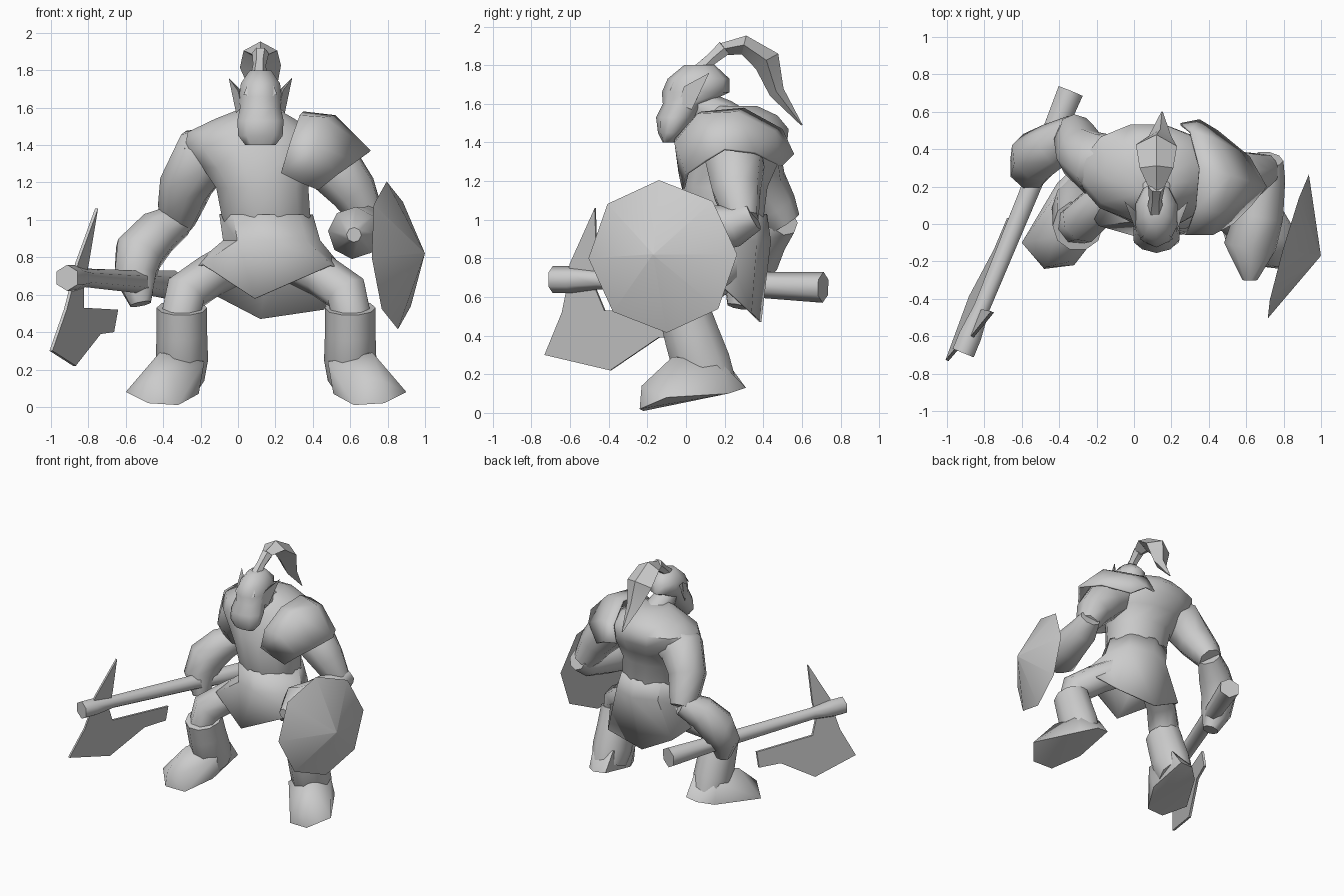
import bpy, bmesh, math
from mathutils import Vector as V

grey = bpy.data.materials.new("stone_grey")
grey.diffuse_color = (0.6, 0.6, 0.6, 1)


def finish(name, bm, angle=45, thick=0):
    bmesh.ops.recalc_face_normals(bm, faces=bm.faces)
    me = bpy.data.meshes.new(name)
    bm.to_mesh(me)
    bm.free()
    me.materials.append(grey)
    me.shade_smooth()
    me.set_sharp_from_angle(angle=math.radians(angle))
    ob = bpy.data.objects.new(name, me)
    bpy.context.collection.objects.link(ob)
    if thick:
        mod = ob.modifiers.new("thickness", "SOLIDIFY")
        mod.thickness, mod.offset = thick, -1
    return ob


def skin(name, rings, closed=True, caps=True, angle=45, thick=0):
    """Bridge equal rings of points with quads."""
    bm = bmesh.new()
    vs = [[bm.verts.new(p) for p in r] for r in rings]
    n = len(vs[0])
    for a, b in zip(vs, vs[1:]):
        for i in range(n if closed else n - 1):
            j = (i + 1) % n
            bm.faces.new((a[i], a[j], b[j], b[i]))
    if caps:
        bm.faces.new(vs[0])
        bm.faces.new(vs[-1])
    return finish(name, bm, angle, thick)


def tube(name, path, sides=8, ref=(1, 0, 0), angle=55):
    """Path of (x, y, z, width radius, depth radius)."""
    pts = [V(p[:3]) for p in path]
    u, rings = V(ref), []
    for i, p in enumerate(path):
        t = (pts[min(i + 1, len(pts) - 1)] - pts[max(i - 1, 0)]).normalized()
        u = (u - t * u.dot(t)).normalized()
        w = t.cross(u)
        ang = [2 * math.pi * k / sides for k in range(sides)]
        rings.append([pts[i] + u * p[3] * math.cos(a) + w * p[-1] * math.sin(a) for a in ang])
    return skin(name, rings, angle=angle)


def stack(name, levels, sides=12, angle=55):
    """Horizontal ellipses of (x, y, z, x radius, y radius)."""
    ang = [2 * math.pi * (k + 0.5) / sides for k in range(sides)]
    return skin(name, [[(x + rx * math.cos(a), y + ry * math.sin(a), z) for a in ang]
                       for x, y, z, rx, ry in levels], angle=angle)


def hull(name, pts, angle=50):
    bm = bmesh.new()
    for p in pts:
        bm.verts.new(p)
    bmesh.ops.convex_hull(bm, input=bm.verts)
    return finish(name, bm, angle)


# torso and skirt
stack("torso", [(.15, .2, .9, .19, .17), (.15, .2, 1.02, .245, .21), (.13, .2, 1.17, .255, .23),
                (.11, .23, 1.28, .31, .25), (.09, .27, 1.38, .39, .26), (.07, .29, 1.47, .35, .25),
                (.09, .28, 1.54, .22, .2), (.11, .25, 1.59, .11, .12)])
hem = [(-.27, .12, .73), (-.19, -.01, .765), (.09, -.09, .58), (.5, -.01, .76),
       (.58, .12, .72), (.46, .34, .52), (.12, .39, .47), (-.13, .36, .6)]
waist, hips = [], []
for k in range(8):
    a = math.pi * (1 + k / 4)
    waist.append((.15 + .25 * math.cos(a), .2 + .22 * math.sin(a), 1.03))
    hips.append((.18 + .26 * math.cos(a), .19 + .25 * math.sin(a), .89))
skin("skirt", [waist, hips, hem], caps=False, thick=.01)

# head
tube("neck", [(.12, .28, 1.46, .11), (.12, .18, 1.53, .1), (.12, .06, 1.6, .08)])
stack("head", [(.12, -.09, 1.40, .085, .03), (.12, -.08, 1.45, .125, .065), (.12, -.05, 1.53, .13, .105),
               (.12, -.01, 1.60, .115, .11), (.12, .05, 1.66, .12, .175),
               (.12, .065, 1.73, .11, .16), (.12, .07, 1.8, .06, .08)], 10)
hull("brow", [(.03, -.08, 1.67), (.21, -.08, 1.67), (.12, -.125, 1.65), (.05, -.06, 1.72),
              (.19, -.06, 1.72), (.12, -.09, 1.72)])
for s, side in ((-1, "right"), (1, "left")):
    hull(side + "_ear", [(.12 + s * .1, -.04, 1.6), (.12 + s * .1, .06, 1.69), (.12 + s * .13, .03, 1.57),
                         (.12 + s * .12, -.01, 1.69), (.12 + s * .17, .12, 1.76)])

# topknot
tube("hair_tie", [(.11, .06, 1.76, .045), (.115, .13, 1.83, .035), (.12, .2, 1.89, .045)], 6)
tube("ponytail", [(.12, .17, 1.88, .03, .03), (.12, .3, 1.905, .09, .05), (.12, .42, 1.82, .11, .07),
                  (.14, .47, 1.66, .06, .04), (.15, .6, 1.49, .004, .004)], 4, angle=25)

# shoulder plate over the left shoulder
skin("shoulder_plate", [
    [(.23, -.04, 1.25), (.28, -.06, 1.42), (.33, .08, 1.56), (.35, .3, 1.58), (.3, .5, 1.47), (.25, .54, 1.35)],
    [(.33, -.03, 1.2), (.42, -.06, 1.4), (.46, .06, 1.55), (.52, .26, 1.56), (.43, .46, 1.46), (.35, .56, 1.34)],
    [(.43, -.02, 1.16), (.53, .0, 1.24), (.63, .1, 1.31), (.71, .2, 1.37), (.62, .36, 1.35), (.45, .5, 1.28)]],
    closed=False, caps=False, thick=.015, angle=75)

# arms
tube("right_upper_arm", [(-.03, .3, 1.38, .14), (-.19, .32, 1.34, .175), (-.28, .38, 1.18, .145),
                         (-.31, .46, 1.06, .12), (-.32, .51, .98, .09)])
tube("right_forearm", [(-.31, .5, 1.0, .09), (-.43, .42, .93, .125), (-.53, .36, .82, .14),
                       (-.55, .3, .7, .12), (-.52, .27, .55, .06)])
tube("left_upper_arm", [(.36, .27, 1.38, .13), (.5, .25, 1.3, .16), (.62, .26, 1.15, .13), (.7, .29, 1.0, .09)])
tube("left_forearm", [(.72, .35, 1.02, .08), (.7, .25, .97, .11), (.67, .05, .94, .13),
                      (.62, -.12, .93, .14), (.62, -.3, .92, .04)])

# legs and boots, mirrored about the body centre line
for s, side in ((-1, "right"), (1, "left")):
    def m(x, *rest):
        return (.15 + s * x, *rest)
    tube(side + "_thigh", [m(.13, .24, .79, .12), m(.3, .13, .7, .115), m(.43, .01, .61, .12),
                           m(.46, 0, .46, .11)])
    tube(side + "_boot_shaft", [m(.45, -.01, .53, .135, .14), m(.45, .03, .4, .135, .15),
                                m(.45, .08, .25, .14, .16), m(.45, .13, .14, .12, .14)], 10)
    hull(side + "_foot", [m(.75, -.1, .08), m(.63, -.24, .02), m(.47, -.22, .01), m(.62, -.23, .14),
                          m(.49, -.2, .15), m(.66, -.07, .18), m(.57, -.07, .29), m(.33, -.04, .24),
                          m(.36, -.02, .07), m(.36, .3, .14), m(.46, .31, .13), m(.56, .22, .1),
                          m(.36, .2, .28), m(.55, .18, .26)], 60)

# shield: shallow eight-sided cone
c = V((.825, -.12, .81))
u, w = V((.11, .385, .01)), V((.03, .02, -.395))
out = u.cross(w).normalized()
if out.x < 0:
    out.negate()


def rim(r, d):
    return [c + out * d + (u * math.cos(k * math.pi / 4) + w * math.sin(k * math.pi / 4)) * r for k in range(8)]


skin("shield", [rim(1, 0), rim(.01, .18)], angle=30)


# axe, lying along a slanted shaft line
def on_shaft(y):
    return -.905 + (y + .67) * .41


tube("axe_shaft", [(on_shaft(y), y, z, r) for y, z, r in
                   ((-.69, .69, .07), (-.6, .69, .07), (-.45, .69, .05), (.2, .67, .06), (.71, .65, .08))],
     6, ref=(0, 0, 1), angle=65)
blade = [(-.47, 1.06), (-.6, .77), (-.62, .62), (-.64, .52), (-.73, .3), (-.39, .22),
         (-.14, .39), (.03, .4), (.03, .52), (-.42, .53), (-.47, .65), (-.46, .78)]
skin("axe_blade", [[(on_shaft(y) + (z - .69) * .18 + d, y - d * .4, z) for y, z in blade] for d in (-.008, .008)],
     angle=30)
